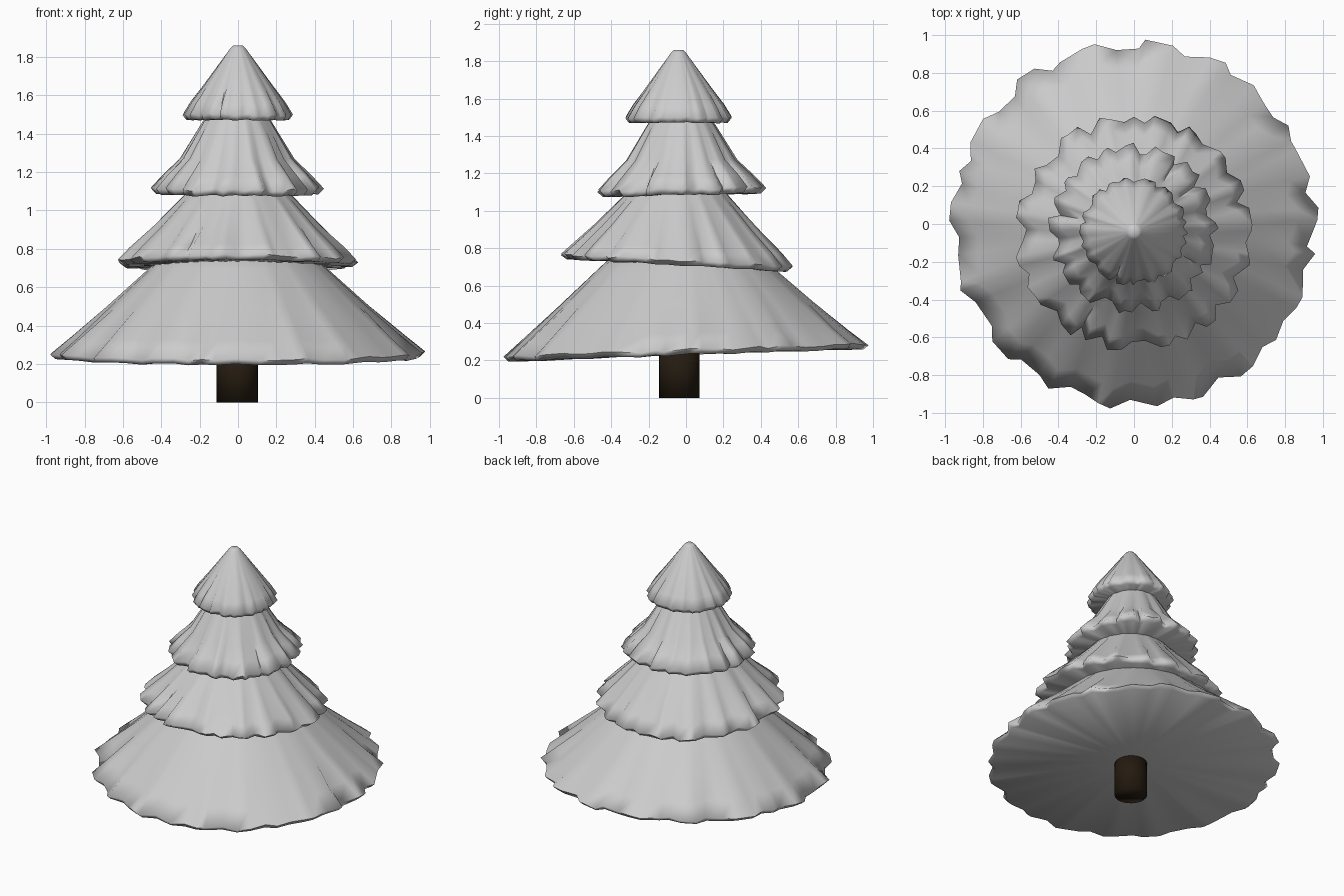
import bpy, bmesh, math, random

if "Cube" in bpy.data.objects:
    bpy.data.objects.remove(bpy.data.objects["Cube"])

SEG = 64


def smooth(ob, angle):
    bpy.ops.object.select_all(action='DESELECT')
    ob.select_set(True)
    bpy.context.view_layer.objects.active = ob
    bpy.ops.object.shade_smooth_by_angle(angle=math.radians(angle))


def tier(name, centre, rim_z, tilt, profile, jag, seed):
    """Ragged skirt. profile rows: radius, z, how strongly the folds show."""
    rng = random.Random(seed)
    # irregular folds: wide ridges separated by narrow valleys
    fold = []
    while len(fold) < SEG:
        fold += [rng.uniform(.1, .9) for _ in range(rng.choice((1, 2, 2, 3)))]
        fold += [rng.uniform(-1.6, -.6) for _ in range(rng.choice((1, 1, 2)))]
    fold = fold[:SEG]
    mean = sum(fold) / SEG
    fold = [f - mean for f in fold]
    twist = [rng.uniform(-.38, .38) for _ in range(SEG)]
    drop = [rng.uniform(-1, 1) for _ in range(SEG)]
    bm = bmesh.new()
    rings = []
    z_top = profile[0][1]
    for r, z, f in profile:
        k = (z_top - z) / (z_top - rim_z)      # 0 at the top, 1 at the rim
        ring = []
        for i in range(SEG):
            a = math.tau * (i + twist[i] * min(f, 1)) / SEG
            rr = r + jag * f * fold[i]
            x, y = rr * math.cos(a), rr * math.sin(a)
            zz = z + k * tilt * y + 0.008 * drop[i] * min(f, 1)
            ring.append(bm.verts.new((centre[0] + x, centre[1] + y, zz)))
        rings.append(ring)
    for lo, hi in zip(rings[1:], rings):
        for i in range(SEG):
            j = (i + 1) % SEG
            bm.faces.new((lo[i], lo[j], hi[j], hi[i]))
    # top cap and flat underside
    bm.faces.new(rings[0])
    hub = bm.verts.new((centre[0], centre[1], profile[-1][1] + .012))
    for i in range(SEG):
        bm.faces.new((rings[-1][(i + 1) % SEG], rings[-1][i], hub))
    bmesh.ops.recalc_face_normals(bm, faces=bm.faces)
    me = bpy.data.meshes.new(name)
    bm.to_mesh(me)
    bm.free()
    ob = bpy.data.objects.new(name, me)
    bpy.context.collection.objects.link(ob)
    smooth(ob, 80)
    return ob


# branch tiers, bottom to top
tier("branches_bottom", (0, 0), .25, .035,
     [(.36, .79, 0), (.46, .70, .1), (.68, .50, .25), (.85, .345, .8),
      (.955, .255, 1), (.935, .23, .7)], .027, 4)
tier("branches_lower", (0, -.05), .73, -.055,
     [(.21, 1.16, 0), (.29, 1.07, .1), (.44, .91, .5), (.545, .80, 1.1),
      (.61, .735, 1), (.585, .71, .6)], .028, 12)
tier("branches_upper", (-.005, -.025), 1.11, .02,
     [(.13, 1.53, 0), (.18, 1.46, .1), (.29, 1.27, .4), (.365, 1.185, 1),
      (.43, 1.115, 1), (.41, 1.085, .6)], .026, 23)
tier("branches_top", (0, -.04), 1.49, 0,
     [(.025, 1.86, 0), (.04, 1.845, 0), (.18, 1.65, .3), (.24, 1.565, .8),
      (.278, 1.50, 1), (.262, 1.472, .5)], .013, 31)

# trunk
bpy.ops.mesh.primitive_cylinder_add(vertices=24, radius=.108, depth=.27,
                                    location=(-.003, -.037, .135))
trunk = bpy.context.object
trunk.name = "trunk"
bark = bpy.data.materials.new("bark")
bark.diffuse_color = (.018, .011, .005, 1)
bark.use_nodes = True
bark.node_tree.nodes["Principled BSDF"].inputs["Base Color"].default_value = bark.diffuse_color
trunk.data.materials.append(bark)
bpy.ops.object.shade_smooth()
